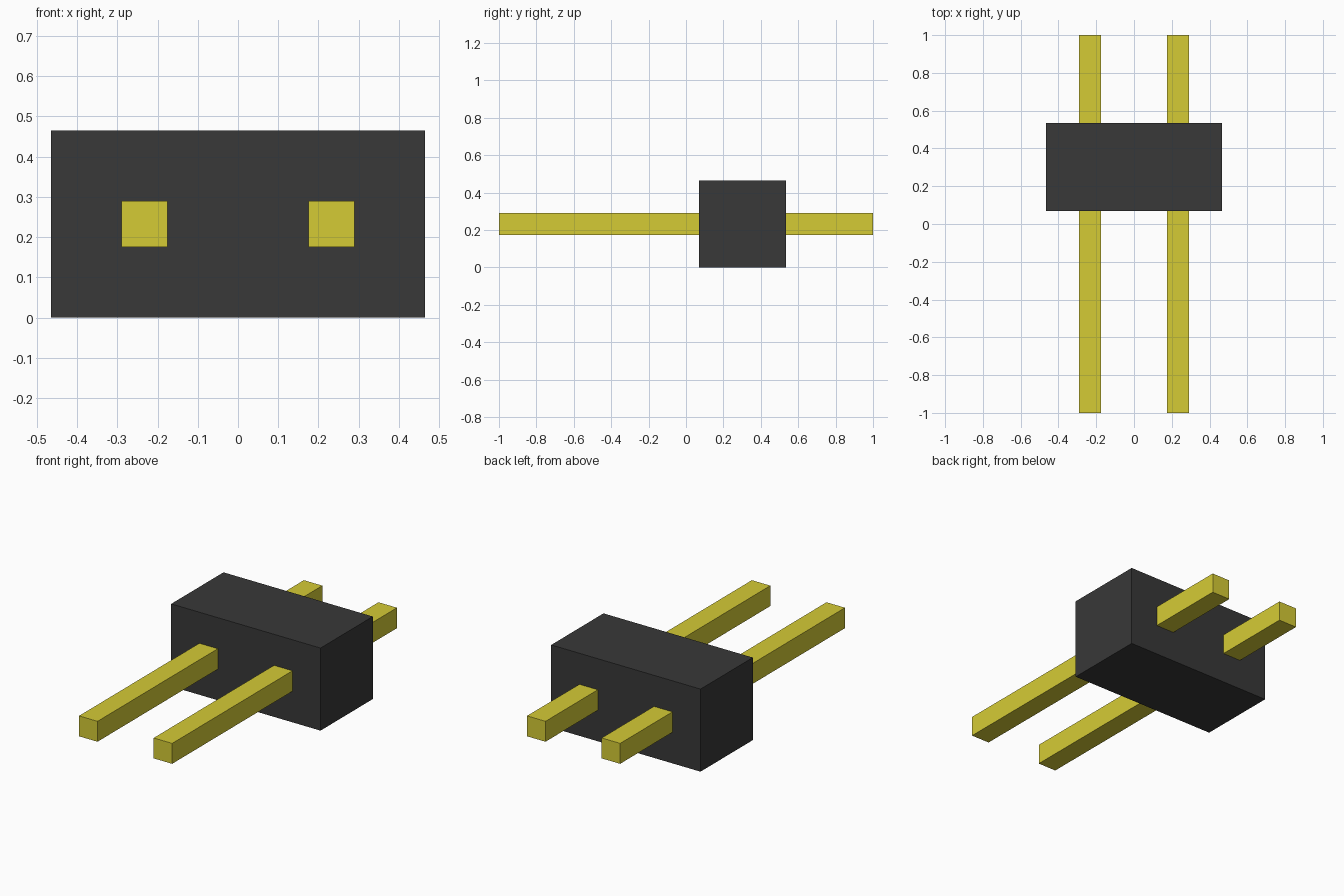
import bpy

if "Cube" in bpy.data.objects:
    bpy.data.objects.remove(bpy.data.objects["Cube"])


def material(name, color):
    mat = bpy.data.materials.new(name)
    mat.diffuse_color = (*color, 1)
    mat.use_nodes = True
    mat.node_tree.nodes["Principled BSDF"].inputs["Base Color"].default_value = mat.diffuse_color
    return mat


def box(name, lo, hi, mat):
    center = [(a + b) / 2 for a, b in zip(lo, hi)]
    bpy.ops.mesh.primitive_cube_add(size=1, location=center)
    obj = bpy.context.object
    obj.name = name
    obj.scale = [b - a for a, b in zip(lo, hi)]
    bpy.ops.object.transform_apply(location=False, rotation=False, scale=True)
    obj.data.materials.append(mat)
    return obj


black = material("black_plastic", (0.04, 0.04, 0.04))
gold = material("gold_metal", (0.665, 0.597, 0.036))

PITCH = 0.465       # pin spacing, also body depth and height
PIN = 0.115         # pin thickness
BODY_Y = 0.07       # front face of the housing

# Plastic housing
box("housing", (-PITCH, BODY_Y, 0), (PITCH, BODY_Y + PITCH, PITCH), black)

# Two square pins running through the housing
for side, label in ((-1, "left"), (1, "right")):
    x, z, h = side * PITCH / 2, PITCH / 2, PIN / 2
    box(f"{label}_pin", (x - h, -1, z - h), (x + h, 1, z + h), gold)
